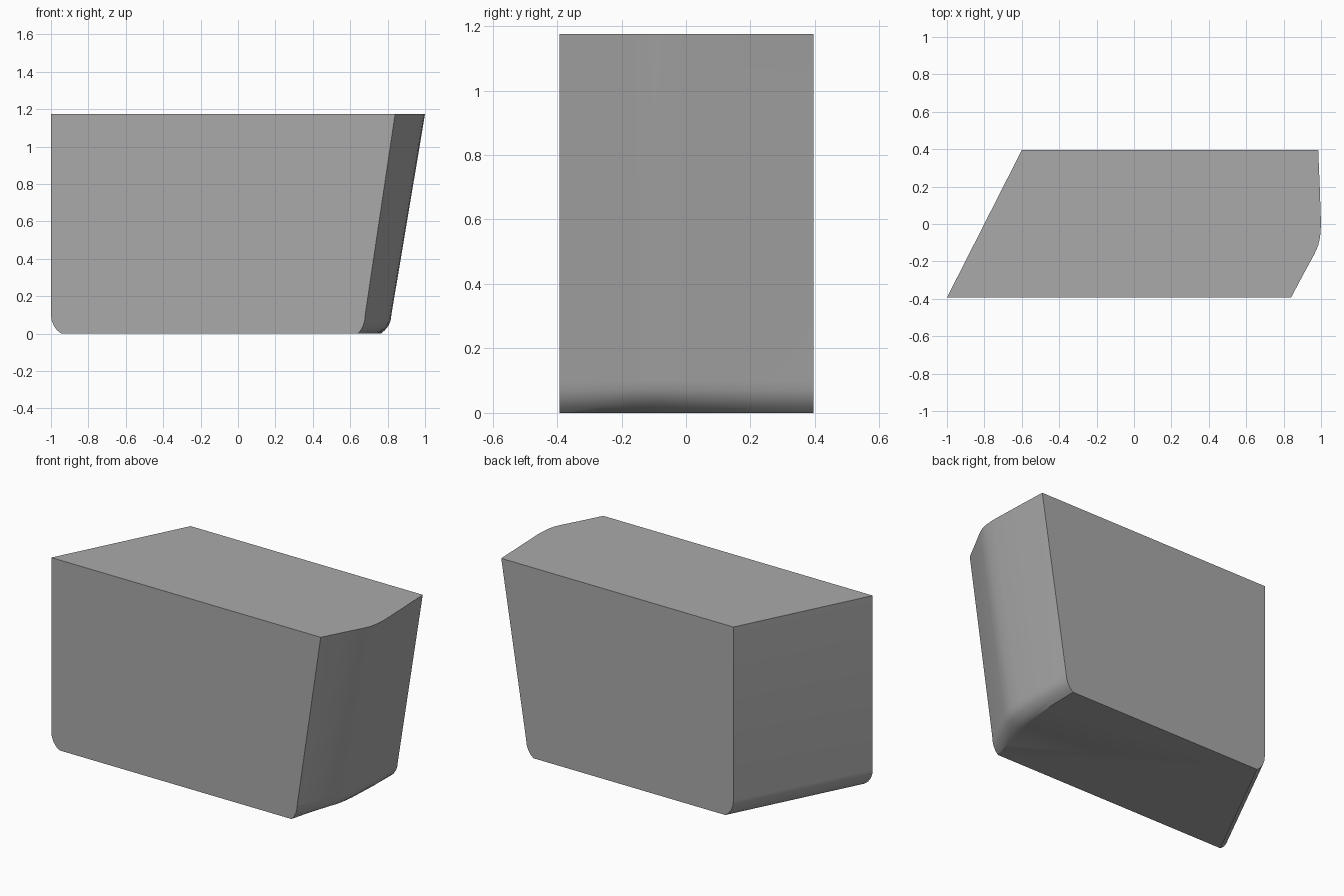
import bpy
import bmesh
import math

cube = bpy.data.objects.get("Cube")
if cube:
    bpy.data.objects.remove(cube, do_unlink=True)

HEIGHT = 1.175
FRONT, BACK = -0.393, 0.395

# Plain grey finish
grey = bpy.data.materials.new("plain_grey")
grey.use_nodes = True
color = (0.4, 0.4, 0.4, 1.0)
grey.diffuse_color = color
grey.node_tree.nodes["Principled BSDF"].inputs["Base Color"].default_value = color

# Rounded end: x at the rim, x at the top of the bottom bevel, x at the base, y
end_profile = [
    (0.84, 0.68, 0.64, FRONT),
    (0.905, 0.743, 0.672, -0.27),
    (0.965, 0.79, 0.705, -0.16),
    (0.985, 0.806, 0.722, -0.115),
    (0.995, 0.815, 0.733, -0.07),
    (1.0, 0.82, 0.745, 0.0),
    (0.993, 0.82, 0.762, 0.2),
    (0.985, 0.815, 0.765, BACK),
]

# Height and bevel amount of each ring: 0 at the walls, 1 at the base
BEVEL = 0.1
rings = [(HEIGHT, 0.0), (BEVEL, 0.0)]
for i in range(1, 5):
    a = math.pi / 3 * i / 4
    rings.append((BEVEL * (1 - math.sin(a) / math.sin(math.pi / 3)),
                  (1 - math.cos(a)) / 0.5))


def ring_points(z, bevel):
    """Outline of the body at one height, counter-clockwise from above."""
    points = []
    for rim, wall, base, y in end_profile:
        x = rim if z == HEIGHT else wall + (base - wall) * bevel
        points.append((x, y, z))
    inset = 0.055 * bevel
    points.append((-0.6 + inset, BACK, z))
    points.append((-1.0 + inset, FRONT, z))
    return points


# Body: stacked rings closed by a flat top and base
bm = bmesh.new()
loops = [[bm.verts.new(p) for p in ring_points(z, b)] for z, b in rings]
for upper, lower in zip(loops, loops[1:]):
    for i in range(len(upper)):
        j = (i + 1) % len(upper)
        bm.faces.new((lower[i], lower[j], upper[j], upper[i]))
bm.faces.new(loops[0])
bm.faces.new(loops[-1][::-1])
bmesh.ops.recalc_face_normals(bm, faces=bm.faces)

mesh = bpy.data.meshes.new("slanted_body")
bm.to_mesh(mesh)
bm.free()
mesh.materials.append(grey)
body = bpy.data.objects.new("slanted_body", mesh)
bpy.context.collection.objects.link(body)

# Smooth the rounded end and bevel, keep the hard edges
bpy.context.view_layer.objects.active = body
body.select_set(True)
bpy.ops.object.shade_smooth_by_angle(angle=math.radians(32))
